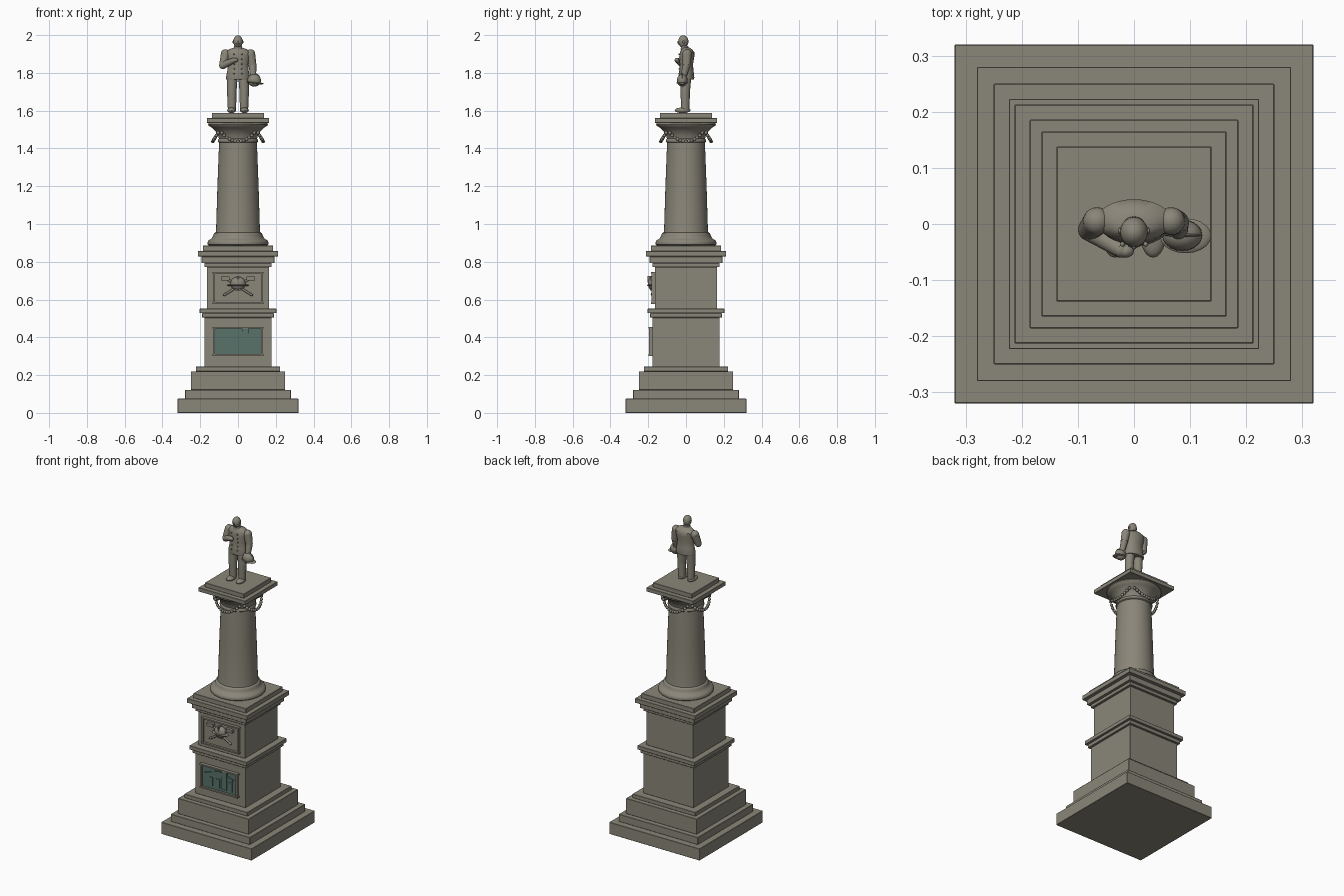
import bpy, bmesh, math
from mathutils import Vector, Matrix

if "Cube" in bpy.data.objects:
    bpy.data.objects.remove(bpy.data.objects["Cube"])


def material(name, rgb):
    m = bpy.data.materials.new(name)
    m.diffuse_color = (*rgb, 1)
    m.use_nodes = True
    m.node_tree.nodes["Principled BSDF"].inputs["Base Color"].default_value = m.diffuse_color
    return m


STONE = material("grey_stone", (0.255, 0.237, 0.19))
GREEN = material("green_bronze", (0.095, 0.17, 0.138))


def finish(name, bm, mat=STONE, smooth=True):
    bmesh.ops.recalc_face_normals(bm, faces=bm.faces)
    me = bpy.data.meshes.new(name)
    bm.to_mesh(me)
    bm.free()
    me.materials.append(mat)
    if smooth:
        me.polygons.foreach_set("use_smooth", [True] * len(me.polygons))
        me.set_sharp_from_angle(angle=math.radians(40))
    ob = bpy.data.objects.new(name, me)
    bpy.context.collection.objects.link(ob)
    return ob


def add_box(bm, x0, x1, y0, y1, z0, z1, turn=0):
    c = Vector(((x0 + x1) / 2, (y0 + y1) / 2, (z0 + z1) / 2))
    m = (Matrix.Translation(c) @ Matrix.Rotation(turn, 4, 'Y')
         @ Matrix.Diagonal((x1 - x0, y1 - y0, z1 - z0, 1)))
    bmesh.ops.create_cube(bm, size=1, matrix=m)


def add_ball(bm, loc, size, tilt=0, seg=20):
    m = (Matrix.Translation(loc) @ Matrix.Rotation(tilt, 4, 'Y')
         @ Matrix.Diagonal((*size, 1)))
    bmesh.ops.create_uvsphere(bm, u_segments=seg, v_segments=max(6, seg // 2), radius=1, matrix=m)


def add_limb(bm, pts, radii):
    """Tapered rods with ball joints."""
    for p, r in zip(pts, radii):
        add_ball(bm, p, (r, r, r))
    for i in range(len(pts) - 1):
        a, b = Vector(pts[i]), Vector(pts[i + 1])
        d = b - a
        m = Matrix.Translation((a + b) / 2) @ d.to_track_quat('Z', 'Y').to_matrix().to_4x4()
        bmesh.ops.create_cone(bm, cap_ends=True, segments=20, radius1=radii[i],
                              radius2=radii[i + 1], depth=d.length, matrix=m)


def loft(name, rings, seg=48, mat=STONE):
    """Stack of horizontal ellipses: (x, y, z, rx, ry)."""
    bm = bmesh.new()
    loops = [[bm.verts.new((x + rx * math.cos(2 * math.pi * k / seg),
                            y + ry * math.sin(2 * math.pi * k / seg), z)) for k in range(seg)]
             for x, y, z, rx, ry in rings]
    for a, b in zip(loops, loops[1:]):
        for k in range(seg):
            n = (k + 1) % seg
            bm.faces.new((a[k], a[n], b[n], b[k]))
    bm.faces.new(loops[0])
    bm.faces.new(loops[-1])
    return finish(name, bm, mat)


def lathe(name, profile):
    return loft(name, [(0, 0, z, r, r) for r, z in profile], 64)


# Square masonry courses: name, half width, bottom, top
for name, h, z0, z1 in [
        ("base_slab", .32, 0, .075), ("second_step", .28, .075, .122),
        ("third_step", .25, .122, .22), ("fourth_step", .223, .22, .245),
        ("lower_die", .178, .245, .505), ("middle_moulding", .19, .505, .528),
        ("middle_cornice", .203, .528, .552), ("upper_die", .165, .552, .772),
        ("neck_moulding", .178, .772, .793), ("cornice_bed", .193, .793, .828),
        ("cornice", .213, .828, .856), ("column_plinth", .186, .856, .885),
        ("abacus", .165, 1.535, 1.56), ("statue_slab", .138, 1.56, 1.588)]:
    bm = bmesh.new()
    add_box(bm, -h, h, -h, h, z0, z1)
    bmesh.ops.bevel(bm, geom=bm.edges[:], offset=.0015, segments=1, affect='EDGES')
    finish(name, bm, smooth=False)

# Round column
lathe("column_base", [(.152, .885), (.16, .891), (.162, .9), (.158, .911), (.148, .918),
                      (.138, .925), (.132, .936), (.13, .945), (.126, .952), (.118, .955)])
lathe("column_shaft", [(.119, .95), (.116, .97), (.109, 1.2), (.1, 1.435)])
lathe("capital", [(.1, 1.43), (.106, 1.435), (.106, 1.445), (.101, 1.452), (.106, 1.47),
                  (.118, 1.49), (.138, 1.51), (.155, 1.52), (.158, 1.527), (.155, 1.535)])

# Beaded garlands, one hanging on each side of the capital
bm = bmesh.new()
for side in range(4):
    for i in range(13):
        t = i / 6 - 1
        a = side * math.pi / 2 + t * math.radians(39)
        r = .133 + .004 * t * t
        add_ball(bm, (r * math.sin(a), -r * math.cos(a), 1.437 + .046 * t * t),
                 (.0095, .0095, .0095), seg=12)
finish("garlands", bm)


# Framed panels on the front
def frame(name, x, z0, z1, y0, y1, w=.009):
    bm = bmesh.new()
    for s in (-1, 1):
        add_box(bm, s * x - w / 2, s * x + w / 2, y0, y1, z0, z1)
    for z in (z0, z1):
        add_box(bm, -x - w, x + w, y0 - .002, y1, z - w / 2, z + w / 2)
    finish(name, bm, smooth=False)


frame("upper_frame", .125, .582, .742, -.182, -.16)
frame("lower_frame", .125, .306, .45, -.197, -.17)
bm = bmesh.new()
add_box(bm, -.122, .122, -.17, -.16, .584, .74)
finish("upper_panel", bm, smooth=False)
bm = bmesh.new()
add_box(bm, -.121, .121, -.186, -.17, .31, .446)
finish("green_panel", bm, GREEN, False)

# Low relief of a building with a tower
bm = bmesh.new()
add_box(bm, -.09, .09, -.19, -.18, .325, .405)
add_box(bm, .022, .056, -.197, -.18, .33, .45)
for x0, x1 in ((-.075, -.045), (-.02, .005), (.066, .085)):
    add_box(bm, x0, x1, -.193, -.18, .33, .385)
verts = [[bm.verts.new((x, y, z)) for x, z in ((-.105, .405), (.105, .405), (0, .437))]
         for y in (-.193, -.18)]
bm.faces.new(verts[0])
bm.faces.new(verts[1])
for k in range(3):
    n = (k + 1) % 3
    bm.faces.new((verts[0][k], verts[0][n], verts[1][n], verts[1][k]))
finish("building_relief", bm, GREEN, False)

# Helmet over crossed axes
bm = bmesh.new()
for s in (-1, 1):
    add_limb(bm, [(-s * .07, -.177, .625), (s * .06, -.177, .71)], [.006, .006])
    add_box(bm, min(s * .045, s * .09), max(s * .045, s * .09), -.188, -.168, .702, .722)
    add_ball(bm, (-s * .068, -.178, .628), (.012, .009, .007), s * math.radians(-33), 12)
finish("crossed_axes", bm)
bm = bmesh.new()
add_ball(bm, (0, -.178, .685), (.04, .024, .036))
add_ball(bm, (0, -.178, .676), (.058, .028, .007))
add_box(bm, -.004, .004, -.204, -.17, .69, .724)
add_box(bm, -.016, .016, -.19, -.168, .648, .662)
finish("relief_helmet", bm)

# Standing figure: legs and shoes
bm = bmesh.new()
for s in (-1, 1):
    add_limb(bm, [(s * .032, -.004, 1.61), (s * .033, -.004, 1.7), (s * .03, 0, 1.79)],
             [.022, .025, .029])
finish("legs", bm)
bm = bmesh.new()
for s in (-1, 1):
    add_ball(bm, (s * .034, -.018, 1.602), (.023, .042, .015))
finish("shoes", bm)

# Coat, collar and buttons
loft("coat", [(0, .002, 1.765, .062, .04), (0, .002, 1.775, .064, .042), (0, .002, 1.81, .057, .038),
              (0, .002, 1.845, .054, .035), (0, .004, 1.885, .063, .04), (0, .006, 1.91, .066, .038),
              (0, .004, 1.925, .048, .028), (0, -.002, 1.934, .022, .02)], 32)
loft("collar", [(0, -.006, 1.925, .024, .022), (0, -.008, 1.942, .02, .019)], 24)
bm = bmesh.new()
for s in (-1, 1):
    for i in range(5):
        add_ball(bm, (s * .021, -.033 - .003 * (abs(i - 2) / 2), 1.795 + .026 * i),
                 (.0045, .0045, .0045), seg=10)
finish("buttons", bm)

# Head with ears, nose and moustache
bm = bmesh.new()
add_ball(bm, (0, -.014, 1.966), (.025, .027, .033))
add_ball(bm, (0, -.04, 1.962), (.004, .006, .008), seg=10)
add_ball(bm, (0, -.038, 1.953), (.011, .005, .004), seg=10)
for s in (-1, 1):
    add_ball(bm, (s * .025, -.012, 1.964), (.004, .006, .009), seg=10)
add_limb(bm, [(0, -.008, 1.93), (0, -.011, 1.95)], [.016, .016])
finish("head", bm)

# Arms: one bent over the chest, one hanging
bm = bmesh.new()
add_limb(bm, [(-.066, .005, 1.9), (-.08, -.01, 1.84), (-.024, -.046, 1.866)], [.025, .02, .014])
add_ball(bm, (-.015, -.048, 1.868), (.015, .012, .012))
finish("bent_arm", bm)
bm = bmesh.new()
add_limb(bm, [(.066, .005, 1.9), (.077, .003, 1.84), (.08, -.012, 1.785)], [.025, .021, .016])
add_ball(bm, (.08, -.016, 1.772), (.015, .014, .017))
finish("hanging_arm", bm)

# Helmet held at the side
bm = bmesh.new()
tilt = math.radians(6)
add_ball(bm, (.086, -.02, 1.76), (.036, .028, .033), tilt)
add_ball(bm, (.092, -.021, 1.747), (.046, .031, .006), tilt)
add_ball(bm, (.086, -.02, 1.764), (.034, .005, .035), tilt)
finish("held_helmet", bm)
